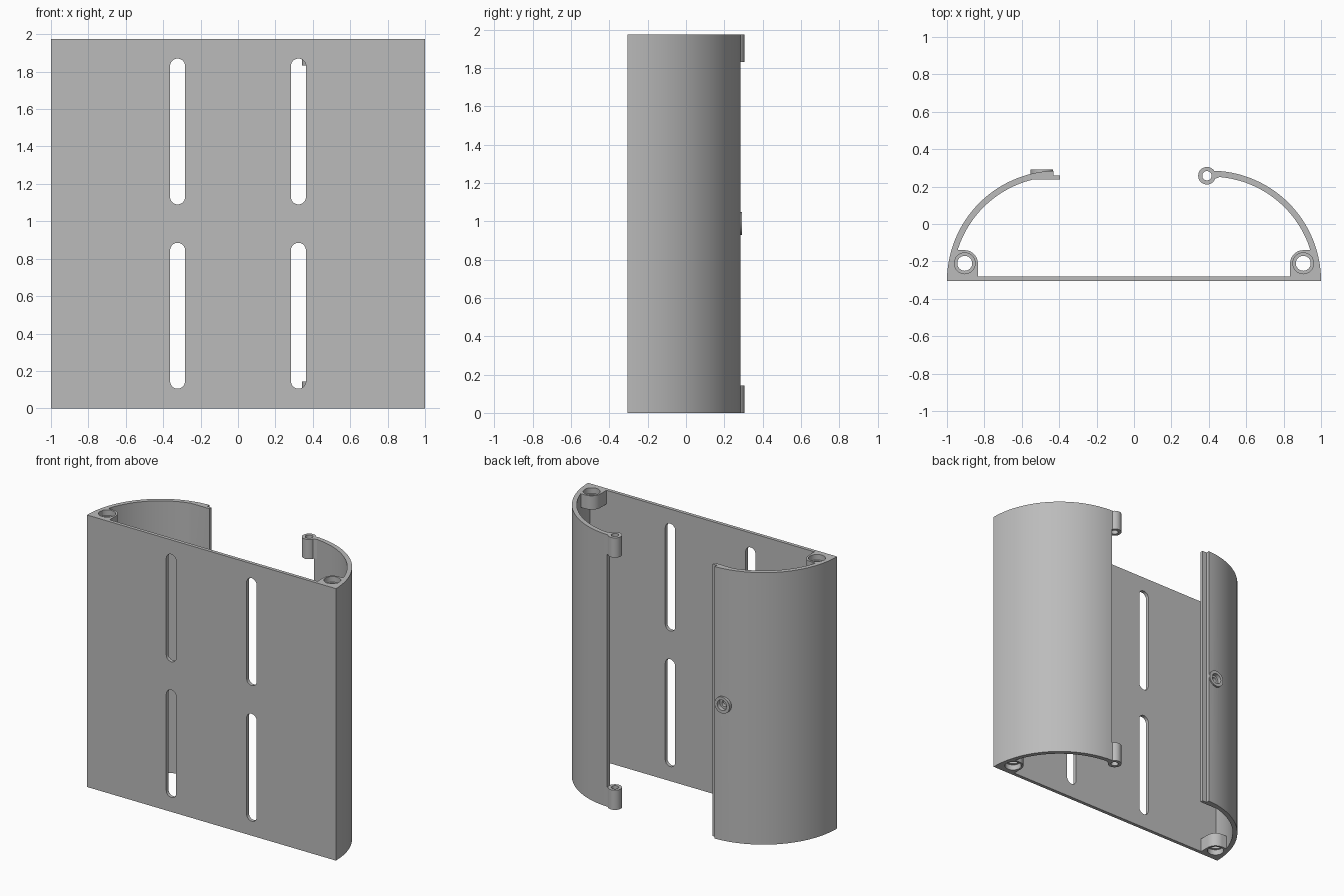
import bpy
import bmesh
from math import sin, cos, pi, radians, asin, acos

cube = bpy.data.objects.get("Cube")
if cube:
    bpy.data.objects.remove(cube, do_unlink=True)

H = 1.975                      # overall height
FRONT, PLATE = -0.305, -0.28   # front and rear of the flat plate
CX, R, RI = 0.41, 0.59, 0.558  # side arcs: centre offset, outer and inner radius

grey = bpy.data.materials.new("Plain grey")
grey.use_nodes = True
grey.diffuse_color = (0.5, 0.5, 0.5, 1)
grey.node_tree.nodes["Principled BSDF"].inputs["Base Color"].default_value = (0.5, 0.5, 0.5, 1)


def arc(cx, cy, r, a0, a1, n=24):
    return [(cx + r * cos(a0 + (a1 - a0) * i / n), cy + r * sin(a0 + (a1 - a0) * i / n))
            for i in range(n + 1)]


def circle(cx, cy, r, n=32):
    return arc(cx, cy, r, 0, 2 * pi, n)[:-1]


def prism(name, pts, lo, hi, axis="z"):
    """Extrude a 2D outline along z, or an x-z outline along y."""
    bm = bmesh.new()
    place = (lambda u, v, w: (u, v, w)) if axis == "z" else (lambda u, v, w: (u, w, v))
    face = bm.faces.new([bm.verts.new(place(u, v, lo)) for u, v in pts])
    ext = bmesh.ops.extrude_face_region(bm, geom=[face])
    moved = [g for g in ext["geom"] if isinstance(g, bmesh.types.BMVert)]
    bmesh.ops.translate(bm, verts=moved, vec=place(0, 0, hi - lo))
    bmesh.ops.recalc_face_normals(bm, faces=bm.faces)
    mesh = bpy.data.meshes.new(name)
    bm.to_mesh(mesh)
    bm.free()
    mesh.materials.append(grey)
    obj = bpy.data.objects.new(name, mesh)
    bpy.context.collection.objects.link(obj)
    return obj


def activate(obj):
    bpy.ops.object.select_all(action="DESELECT")
    obj.select_set(True)
    bpy.context.view_layer.objects.active = obj


def cut(obj, pts, lo, hi, axis="z"):
    cutter = prism("cutter", pts, lo, hi, axis)
    cutter.hide_render = True
    activate(obj)
    mod = obj.modifiers.new("cut", "BOOLEAN")
    mod.operation, mod.solver, mod.object = "DIFFERENCE", "EXACT", cutter
    bpy.ops.object.modifier_apply(modifier=mod.name)
    bpy.data.objects.remove(cutter, do_unlink=True)


# Shell: flat front plate with two curved arms, the right one ending in a stepped lip
lip_in, lip_step, lip_edge, lip_end = 0.237, 0.26, -0.43, -0.395
a_in = asin((PLATE - FRONT) / RI)
end_out, end_in = acos((0.435 - CX) / R), acos((0.435 - CX) / RI)
outline = [(-1, FRONT)]
outline += arc(CX, FRONT, R, 0, end_out, 40)
outline += arc(CX, FRONT, RI, end_in, a_in, 40)
outline += arc(-CX, FRONT, RI, pi - a_in, pi - asin((lip_in - FRONT) / RI), 36)
outline += [(lip_end, lip_in), (lip_end, lip_step), (lip_edge, lip_step)]
outline += arc(-CX, FRONT, R, acos((lip_edge + CX) / R), pi, 40)[:-1]
shell = prism("curved_shell", outline, 0, H)

# Four rounded slots through the plate
for x in (-0.323, 0.323):
    for z0, z1 in ((0.105, 0.885), (1.09, 1.87)):
        r = 0.04
        slot = arc(x, z1 - r, r, 0, pi, 16) + arc(x, z0 + r, r, pi, 2 * pi, 16)
        cut(shell, slot, FRONT - 0.1, PLATE + 0.1, "y")

# Raised screw ring on the lip side
sx, sz = -0.493, H / 2
ring = prism("screw_ring", circle(sx, sz, 0.06), 0.245, 0.292, "y")
for obj in (shell, ring):
    cut(obj, circle(sx, sz, 0.022), 0.1, 0.4, "y")
    cut(obj, circle(sx, sz, 0.038), 0.262, 0.4, "y")
parts = [shell, ring]

# Corner bosses with counterbored holes, at both ends of both sides
bx, by, br, depth = 0.905, -0.21, 0.07, 0.1
for side, sname in ((-1, "right"), (1, "left")):
    boss_pts = [(side * 0.985, -0.29), (side * (bx - br), -0.29)]
    boss_pts += [(side * x, y) for x, y in arc(bx, by, br, pi, pi / 2, 12)]
    boss_pts += [(side * 0.96, by + br)]
    for z0, z1, ename in ((0, depth, "lower"), (H - depth, H, "upper")):
        boss = prism(f"{ename}_{sname}_boss", boss_pts, z0, z1)
        cut(boss, circle(side * bx, by, 0.04), z0 - 0.1, z1 + 0.1)
        c0, c1 = (-0.1, 0.04) if z0 == 0 else (H - 0.04, H + 0.1)
        cut(boss, circle(side * bx, by, 0.056), c0, c1)
        parts.append(boss)

# Hinge knuckles on the left arm, each with a short web into the arm
kx, ky, kr = 0.39, 0.258, 0.047
for z0, z1, ename in ((0, 0.143, "lower"), (H - 0.143, H, "upper")):
    knuckle = prism(f"{ename}_hinge_knuckle", circle(kx, ky, kr), z0, z1)
    web = prism(f"{ename}_hinge_web",
                [(0.42, 0.24), (0.437, 0.243), (0.465, 0.254), (0.465, 0.28), (0.42, 0.285)], z0, z1)
    cut(knuckle, circle(kx, ky, 0.025), z0 - 0.1, z1 + 0.1)
    parts += [knuckle, web]

# Smooth curves, keep sharp edges
for obj in parts:
    activate(obj)
    bpy.ops.object.shade_smooth_by_angle(angle=radians(30))
